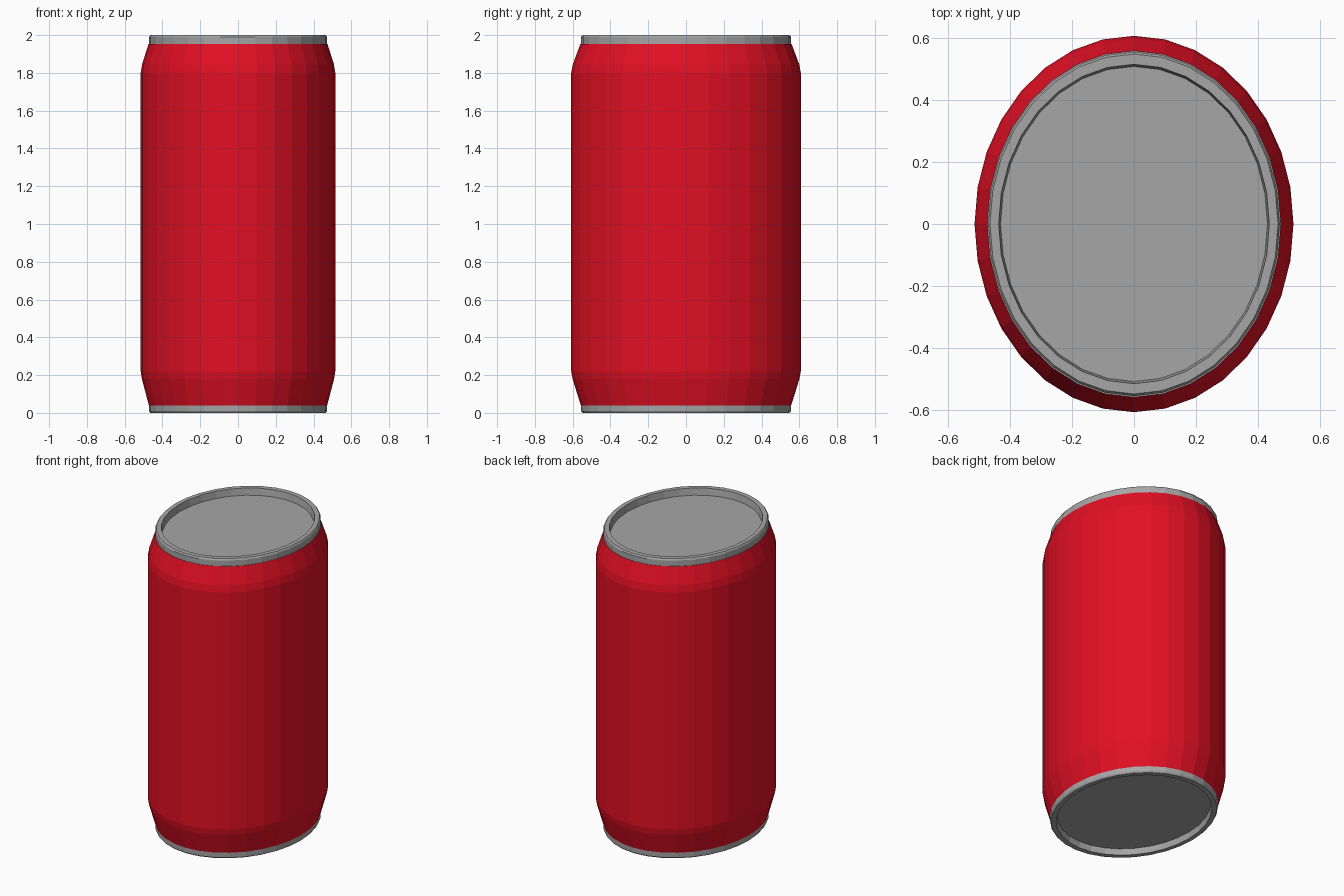
import bpy
import bmesh
from math import cos, sin, tau

SEGMENTS = 32
DEPTH_RATIO = 1.18   # the can is wider front to back than side to side

cube = bpy.data.objects.get("Cube")
if cube:
    bpy.data.objects.remove(cube, do_unlink=True)


def make_material(name, colour):
    mat = bpy.data.materials.new(name)
    mat.use_nodes = True
    mat.diffuse_color = colour
    shader = next(n for n in mat.node_tree.nodes if n.type == 'BSDF_PRINCIPLED')
    shader.inputs["Base Color"].default_value = colour
    return mat


def lathe(name, profile, mat, cap=None):
    """Sweep (radius, height) points round an oval; cap fills the last ring."""
    bm = bmesh.new()
    rings = []
    for r, z in profile:
        rings.append([bm.verts.new((r * cos(tau * i / SEGMENTS),
                                    r * DEPTH_RATIO * sin(tau * i / SEGMENTS), z))
                      for i in range(SEGMENTS)])
    for low, high in zip(rings, rings[1:]):
        for i in range(SEGMENTS):
            j = (i + 1) % SEGMENTS
            bm.faces.new((low[i], low[j], high[j], high[i]))
    if cap == "up":
        bm.faces.new(rings[-1])
    elif cap == "down":
        bm.faces.new(rings[-1][::-1])
        # The profile runs downwards, so its walls need turning outwards
        bmesh.ops.reverse_faces(bm, faces=[f for f in bm.faces if len(f.verts) == 4])
    mesh = bpy.data.meshes.new(name)
    bm.to_mesh(mesh)
    bm.free()
    mesh.materials.append(mat)
    obj = bpy.data.objects.new(name, mesh)
    bpy.context.collection.objects.link(obj)
    return obj


red = make_material("red paint", (0.76, 0.005, 0.017, 1))
metal = make_material("grey metal", (0.38, 0.38, 0.38, 1))

# Painted body with tapered shoulder and foot
lathe("can_body", [(0.472, 0.04), (0.509, 0.18), (0.515, 0.22),
                   (0.515, 1.80), (0.508, 1.845), (0.474, 1.953)], red)

# Top rim, its inner wall and the sunken lid
lathe("top_rim_and_lid", [(0.474, 1.953), (0.471, 1.953), (0.471, 1.99),
                          (0.465, 2.0), (0.437, 2.0), (0.431, 1.955)], metal, "up")

# Bottom rim, its inner wall and the recessed base
lathe("bottom_rim_and_base", [(0.472, 0.04), (0.471, 0.01), (0.465, 0.0),
                              (0.437, 0.0), (0.431, 0.04)], metal, "down")
